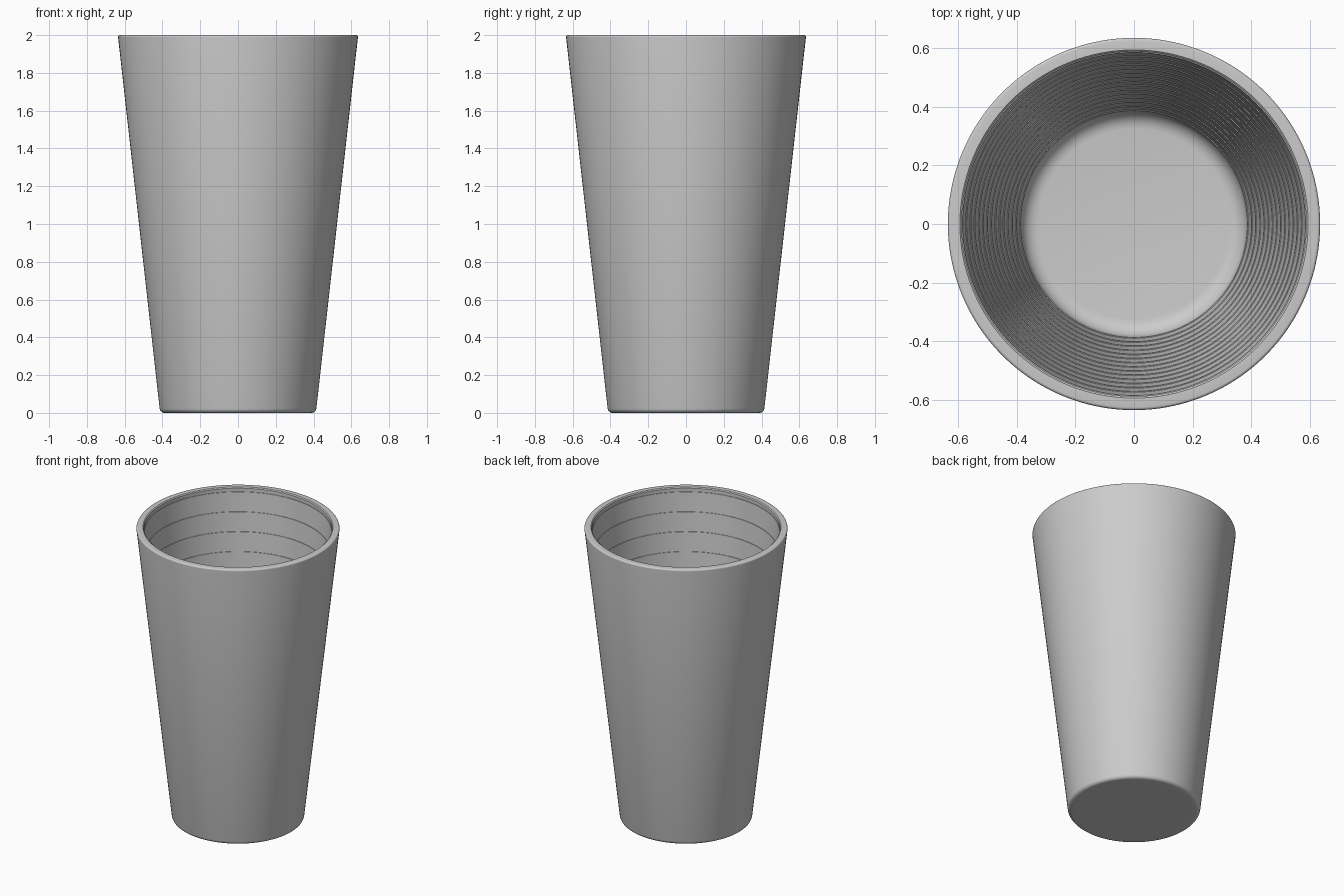
import bpy, bmesh, math

if "Cube" in bpy.data.objects:
    bpy.data.objects.remove(bpy.data.objects["Cube"])

SEG = 128


def lathe(name, profile, seg=SEG):
    """Revolve an (r, z) profile around z; ends at r = 0 become poles."""
    bm = bmesh.new()
    rings = []
    for r, z in profile:
        if r == 0:
            rings.append([bm.verts.new((0, 0, z))] * seg)
        else:
            rings.append([bm.verts.new((r * math.cos(2 * math.pi * i / seg),
                                        r * math.sin(2 * math.pi * i / seg), z))
                          for i in range(seg)])
    for a, b in zip(rings, rings[1:]):
        for i in range(seg):
            j = (i + 1) % seg
            bm.faces.new(list(dict.fromkeys((a[i], a[j], b[j], b[i]))))
    bmesh.ops.recalc_face_normals(bm, faces=bm.faces)
    mesh = bpy.data.meshes.new(name)
    bm.to_mesh(mesh)
    bm.free()
    obj = bpy.data.objects.new(name, mesh)
    bpy.context.collection.objects.link(obj)
    bpy.context.view_layer.objects.active = obj
    obj.select_set(True)
    bpy.ops.object.shade_smooth_by_angle(angle=math.radians(35))
    return obj


def arc(cr, cz, rad, a0, a1, n=5):
    """Points of a rounded corner, angles in degrees."""
    return [(cr + rad * math.cos(math.radians(a0 + (a1 - a0) * k / n)),
             cz + rad * math.sin(math.radians(a0 + (a1 - a0) * k / n)))
            for k in range(n + 1)]


# Outside: flat base, rounded foot, tapered wall, rounded lip
profile = [(0, 0), (0.36, 0)]
profile += arc(0.390, 0.025, 0.025, -90, -6)
profile += arc(0.625, 1.99, 0.01, -6, 90)
profile += [(0.594, 2.0), (0.588, 1.994)]

# Inside: tapered bands separated by narrow ledges
bands, z_top, z_low = 14, 1.97, 0.14
r_top, r_low, ledge = 0.588, 0.39, 0.003
for k in range(bands + 1):
    t = k / bands
    r, z = r_top + (r_low - r_top) * t, z_top + (z_low - z_top) * t
    profile += [(r, z), (r - ledge, z - 0.0005)]

# Rounded inner corner and floor
profile += arc(0.325, 0.12, 0.06, 0, -90, 6) + [(0, 0.06)]

lathe("tapered_cup", profile)
